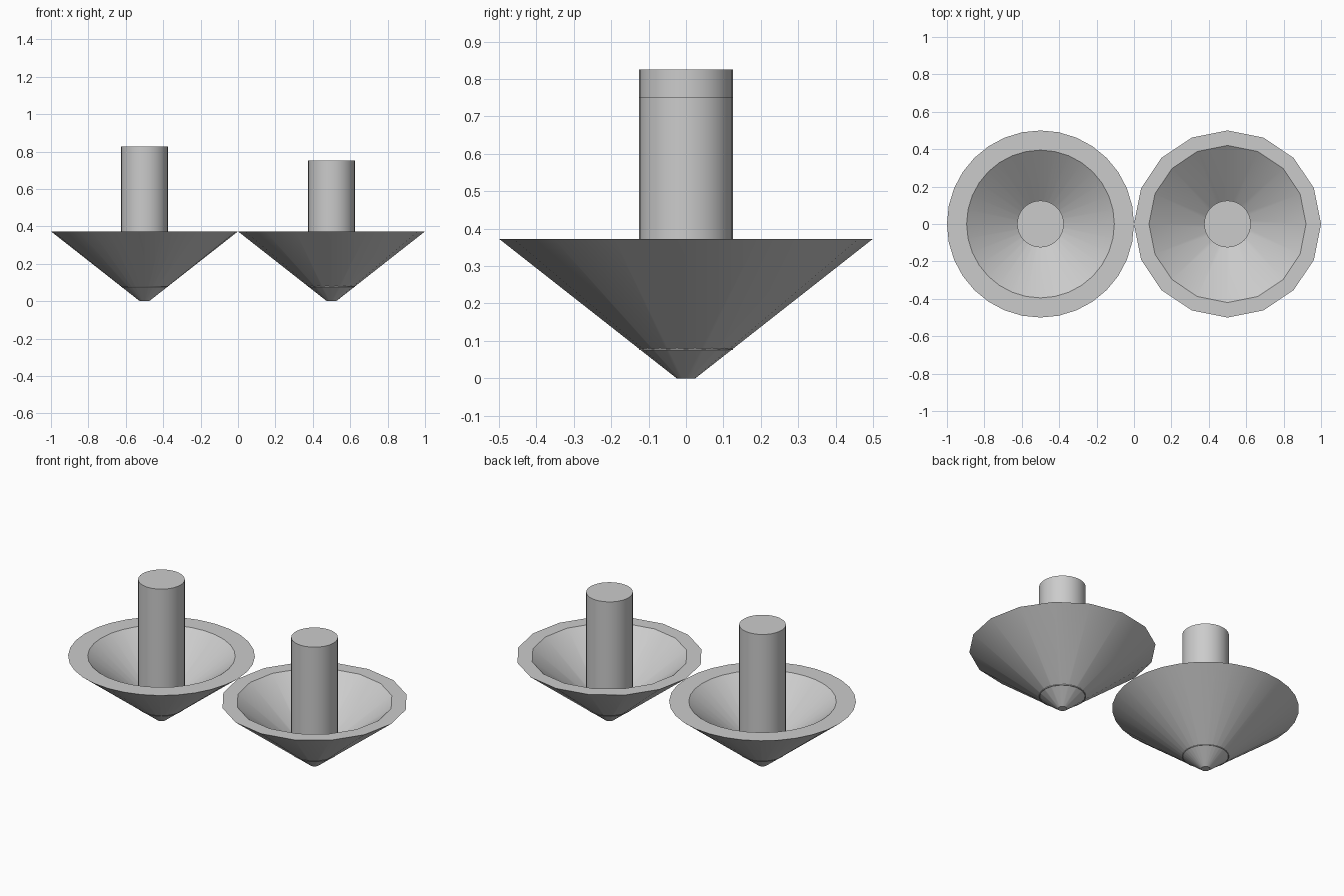
import bpy
import bmesh
from math import cos, sin, tau

cube = bpy.data.objects.get("Cube")
if cube:
    bpy.data.objects.remove(cube, do_unlink=True)

grey = bpy.data.materials.new("plain_grey")
grey.use_nodes = True
colour = (0.6, 0.6, 0.6, 1)
grey.diffuse_color = colour
grey.node_tree.nodes["Principled BSDF"].inputs["Base Color"].default_value = colour


def lathe(name, x, profile, sides):
    """Revolve (radius, z) points about a vertical axis and cap both ends."""
    bm = bmesh.new()
    rings = [[bm.verts.new((r * cos(tau * i / sides), r * sin(tau * i / sides), z))
              for i in range(sides)] for r, z in profile]
    for low, high in zip(rings, rings[1:]):
        for i in range(sides):
            j = (i + 1) % sides
            bm.faces.new((low[i], low[j], high[j], high[i]))
    bm.faces.new(rings[0][::-1])
    bm.faces.new(rings[-1])
    mesh = bpy.data.meshes.new(name)
    bm.to_mesh(mesh)
    bm.free()
    mesh.materials.append(grey)
    obj = bpy.data.objects.new(name, mesh)
    obj.location.x = x
    bpy.context.collection.objects.link(obj)
    bpy.ops.object.select_all(action="DESELECT")
    obj.select_set(True)
    bpy.context.view_layer.objects.active = obj
    bpy.ops.object.shade_smooth_by_angle(angle=0.53)


RIM_Z = 0.373
SHAFT_R = 0.125


def spinning_top(side, x, sides, inner_r, shaft_top):
    # Hollow conical bowl with a flat rim and a blunt tip
    floor_z = RIM_Z - (inner_r - 0.06) * 0.785
    lathe(side + "_bowl", x,
          [(0.025, 0), (0.5, RIM_Z), (inner_r, RIM_Z), (0.06, floor_z)], sides)
    # Round shaft whose lower edge just breaks through the bowl
    lathe(side + "_shaft", x, [(SHAFT_R, 0.076), (SHAFT_R, shaft_top)], 32)


spinning_top("right", -0.5, 32, 0.395, 0.826)
spinning_top("left", 0.5, 16, 0.42, 0.751)
